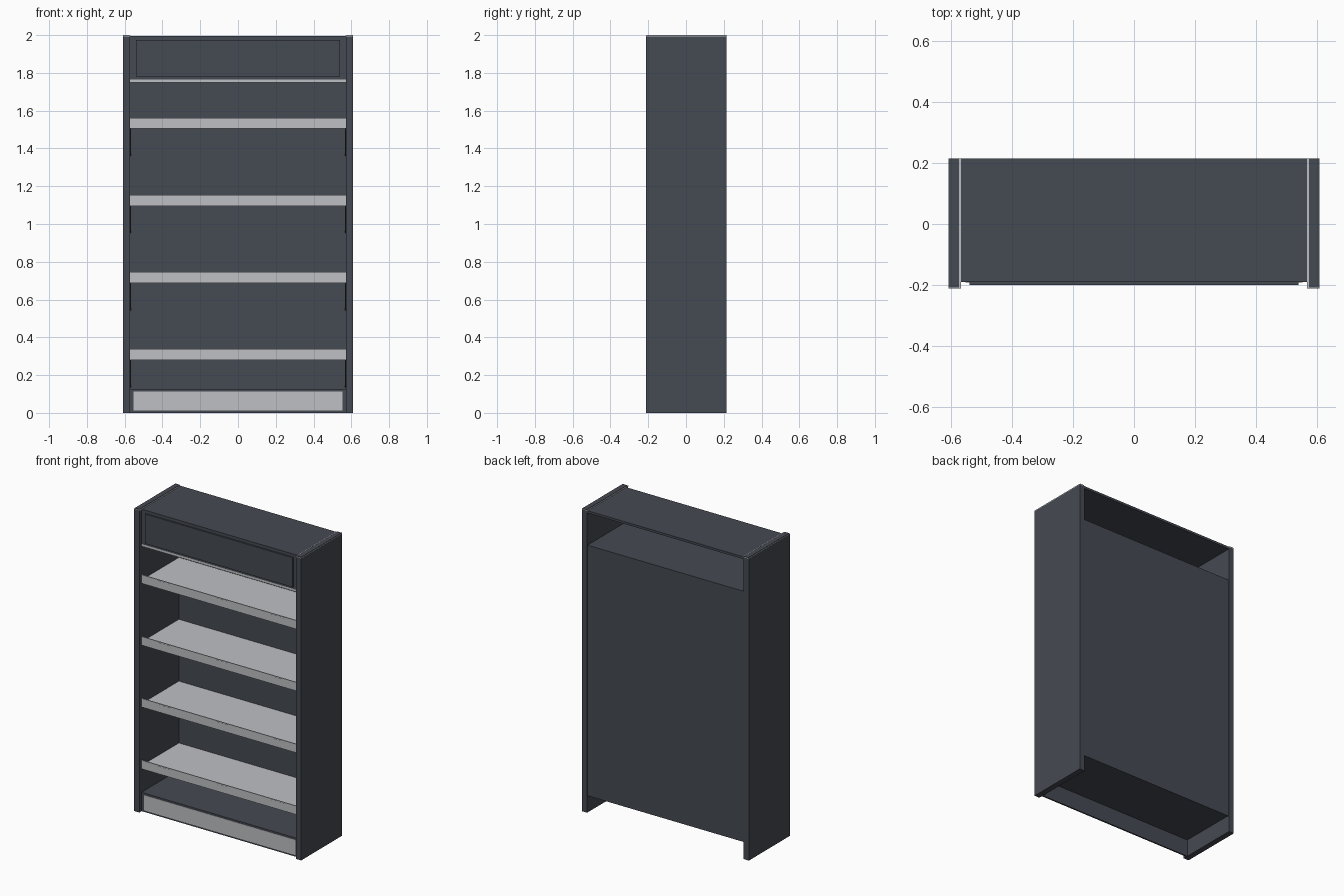
import bpy
import bmesh

cube = bpy.data.objects.get("Cube")
if cube:
    bpy.data.objects.remove(cube, do_unlink=True)


def material(name, colour):
    m = bpy.data.materials.new(name)
    m.use_nodes = True
    m.diffuse_color = (*colour, 1)
    for node in m.node_tree.nodes:
        if node.type == 'BSDF_PRINCIPLED':
            node.inputs["Base Color"].default_value = (*colour, 1)
    return m


dark = material("slate grey", (0.060, 0.067, 0.085))
white = material("shelf white", (0.52, 0.53, 0.55))


def finish(name, bm, mat):
    bmesh.ops.recalc_face_normals(bm, faces=bm.faces)
    mesh = bpy.data.meshes.new(name)
    bm.to_mesh(mesh)
    bm.free()
    mesh.materials.append(mat)
    bpy.context.collection.objects.link(bpy.data.objects.new(name, mesh))


def box(name, mat, x, y, z):
    """Box from (low, high) pairs on each axis."""
    bm = bmesh.new()
    bmesh.ops.create_cube(bm, size=1)
    for v in bm.verts:
        v.co = [r[0] if c < 0 else r[1] for c, r in zip(v.co, (x, y, z))]
    finish(name, bm, mat)


def extrude_x(name, mat, profile, x):
    """Closed y-z profile extruded between two x positions."""
    bm = bmesh.new()
    face = bm.faces.new([bm.verts.new((x[0], y, z)) for y, z in profile])
    ext = bmesh.ops.extrude_face_region(bm, geom=[face])
    verts = [g for g in ext["geom"] if isinstance(g, bmesh.types.BMVert)]
    bmesh.ops.translate(bm, verts=verts, vec=(x[1] - x[0], 0, 0))
    finish(name, bm, mat)


IN = 0.572      # inner half width
FRONT, BACK = -0.19, 0.215

# Side panels, each with a pale edge band showing around the top
for side, s in (("left", 1), ("right", -1)):
    def span(a, b):
        return sorted((s * a, s * b))
    box(side + "_side", dark, span(IN, 0.61), (-0.212, BACK), (0, 1.993))
    box(side + "_edge_band", white, span(IN - 0.003, 0.61), (-0.212, BACK), (1.993, 1.997))
    box(side + "_cap", dark, span(IN + 0.003, 0.608), (-0.208, BACK), (1.997, 2.0))

# Carcass panels
box("top_panel", dark, (-IN, IN), (FRONT, BACK), (1.98, 1.995))
box("back_panel", dark, (-IN, IN), (0.2, 0.21), (0.11, 1.755))
box("canopy_floor", dark, (-IN, IN), (FRONT + 0.01, 0.21), (1.75, 1.765))
box("base_shelf", dark, (-IN, IN), (FRONT, 0.21), (0.113, 0.125))

# Header sign box with a raised blank panel and a pale strip underneath
box("header", dark, (-IN, IN), (FRONT, FRONT + 0.01), (1.765, 1.98))
box("header_panel", dark, (-0.54, 0.54), (-0.2, FRONT), (1.78, 1.975))
box("header_strip", white, (-IN, IN), (FRONT, FRONT + 0.01), (1.75, 1.765))

# Kick board
box("kick_board", dark, (-IN, IN), (FRONT + 0.002, FRONT + 0.012), (0, 0.113))
box("kick_plate", white, (-0.553, 0.553), (FRONT - 0.002, FRONT + 0.002), (0.012, 0.113))

# Shelves with an upturned front rail, price labels and side brackets
for i in range(4):
    z = 0.28 + i * 0.4083
    n = f"shelf_{i + 1}"
    extrude_x(n, white, [(FRONT, z), (FRONT, z + 0.057), (FRONT + 0.006, z + 0.057),
                         (FRONT + 0.006, z + 0.022), (0.2, z + 0.022), (0.2, z + 0.008),
                         (FRONT + 0.006, z + 0.008), (FRONT + 0.006, z)], (-IN, IN))
    for j, x in enumerate((-0.45, -0.03, 0.38)):
        box(f"{n}_label_{j + 1}", white, (x, x + 0.09), (FRONT - 0.001, FRONT),
            (z + 0.006, z + 0.051))
    for side, s in (("left", 1), ("right", -1)):
        extrude_x(f"{n}_{side}_bracket", dark,
                  [(FRONT + 0.03, z + 0.008), (0.2, z + 0.008), (0.2, z - 0.145)],
                  (s * IN, s * (IN - 0.006)))
